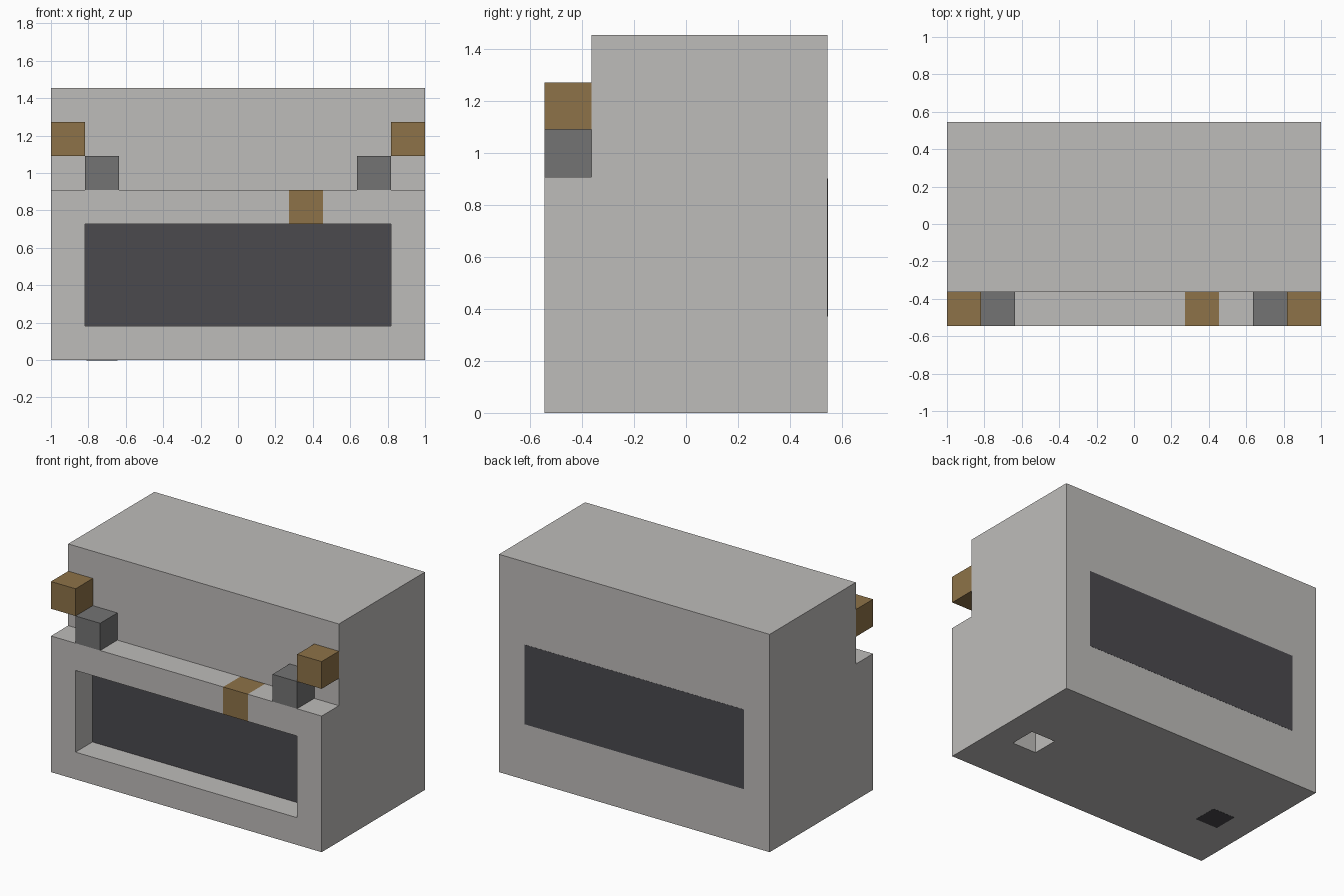
import bpy
import bmesh
from mathutils import Vector

if "Cube" in bpy.data.objects:
    bpy.data.objects.remove(bpy.data.objects["Cube"], do_unlink=True)

U = 2 / 11           # one block; the model is 11 x 6 x 8 blocks
PLATE = 0.004        # thickness of the dark panels
RIM = 0.007          # panels on the outside stop just short of the block lines


def material(name, rgb):
    m = bpy.data.materials.new(name)
    m.use_nodes = True
    m.diffuse_color = (*rgb, 1)
    m.node_tree.nodes["Principled BSDF"].inputs["Base Color"].default_value = (*rgb, 1)
    return m


STONE = material("light stone", (0.515, 0.503, 0.491))
IRON = material("mid grey", (0.174, 0.174, 0.174))
WOOD = material("ochre brown", (0.27, 0.171, 0.065))
DARK = material("dark slate", (0.069, 0.067, 0.076))


def add_object(name, bm, mat):
    bmesh.ops.recalc_face_normals(bm, faces=bm.faces)
    mesh = bpy.data.meshes.new(name)
    bm.to_mesh(mesh)
    bm.free()
    mesh.materials.append(mat)
    obj = bpy.data.objects.new(name, mesh)
    bpy.context.collection.objects.link(obj)
    return obj


def box(name, lo, hi, mat, grow=(0, 0, 0)):
    """Box between two corners given in blocks, x and y from the centre."""
    lo = Vector(lo) * U - Vector(grow)
    hi = Vector(hi) * U + Vector(grow)
    bm = bmesh.new()
    bmesh.ops.create_cube(bm, size=1)
    for v in bm.verts:
        v.co = (lo + hi) / 2 + v.co * (hi - lo)
    return add_object(name, bm, mat)


# Body: stepped side profile extruded across the width
bm = bmesh.new()
profile = [(-3, 0), (3, 0), (3, 8), (-2, 8), (-2, 5), (-3, 5)]
side = bm.faces.new([bm.verts.new((-5.5 * U, y * U, z * U)) for y, z in profile])
ext = bmesh.ops.extrude_face_region(bm, geom=[side])
bmesh.ops.translate(bm, vec=(11 * U, 0, 0),
                    verts=[g for g in ext["geom"] if isinstance(g, bmesh.types.BMVert)])
body = add_object("body", bm, STONE)

# Front recess, inlay slot and underside socket are cut from the body
cutters = [
    box("recess_cutter", (-4.5, -4, 1), (4.5, -2, 4), STONE),
    box("slot_cutter", (1.5, -4, 3.5), (2.5, -2, 5.5), STONE),
    box("socket_cutter", (3.5, -1, -1), (4.5, 0, 1), STONE),
]
for cutter in cutters:
    cutter.hide_render = True
    mod = body.modifiers.new(cutter.name, "BOOLEAN")
    mod.operation = "DIFFERENCE"
    mod.solver = "EXACT"
    mod.object = cutter
depsgraph = bpy.context.evaluated_depsgraph_get()
cut_mesh = bpy.data.meshes.new_from_object(body.evaluated_get(depsgraph))
body.modifiers.clear()
body.data = cut_mesh
for cutter in cutters:
    bpy.data.objects.remove(cutter, do_unlink=True)

# Inlaid block in the top rail of the front frame
box("front_inlay", (1.5, -3, 4), (2.5, -2, 5), WOOD)

# Paired blocks on the front ledge
for label, s in (("left", 1), ("right", -1)):
    for part, inner, z, mat in (("bracket", 3.5, 5, IRON), ("lamp", 4.5, 6, WOOD)):
        x0, x1 = sorted((s * inner, s * (inner + 1)))
        box(f"{label}_{part}", (x0, -3, z), (x1, -2, z + 1), mat)

# Dark panels: recess back, rear face and underside
box("front_panel", (-4.5, -2, 1), (4.5, -2, 4), DARK, (0, PLATE, 0))
box("rear_panel", (-4.5, 3, 2), (4.5, 3, 5), DARK, (-RIM, PLATE / 4, -RIM))
box("underside_panel", (-4.5, -1, 0), (-3.5, 0, 0), DARK, (-RIM, -RIM, PLATE / 4))
